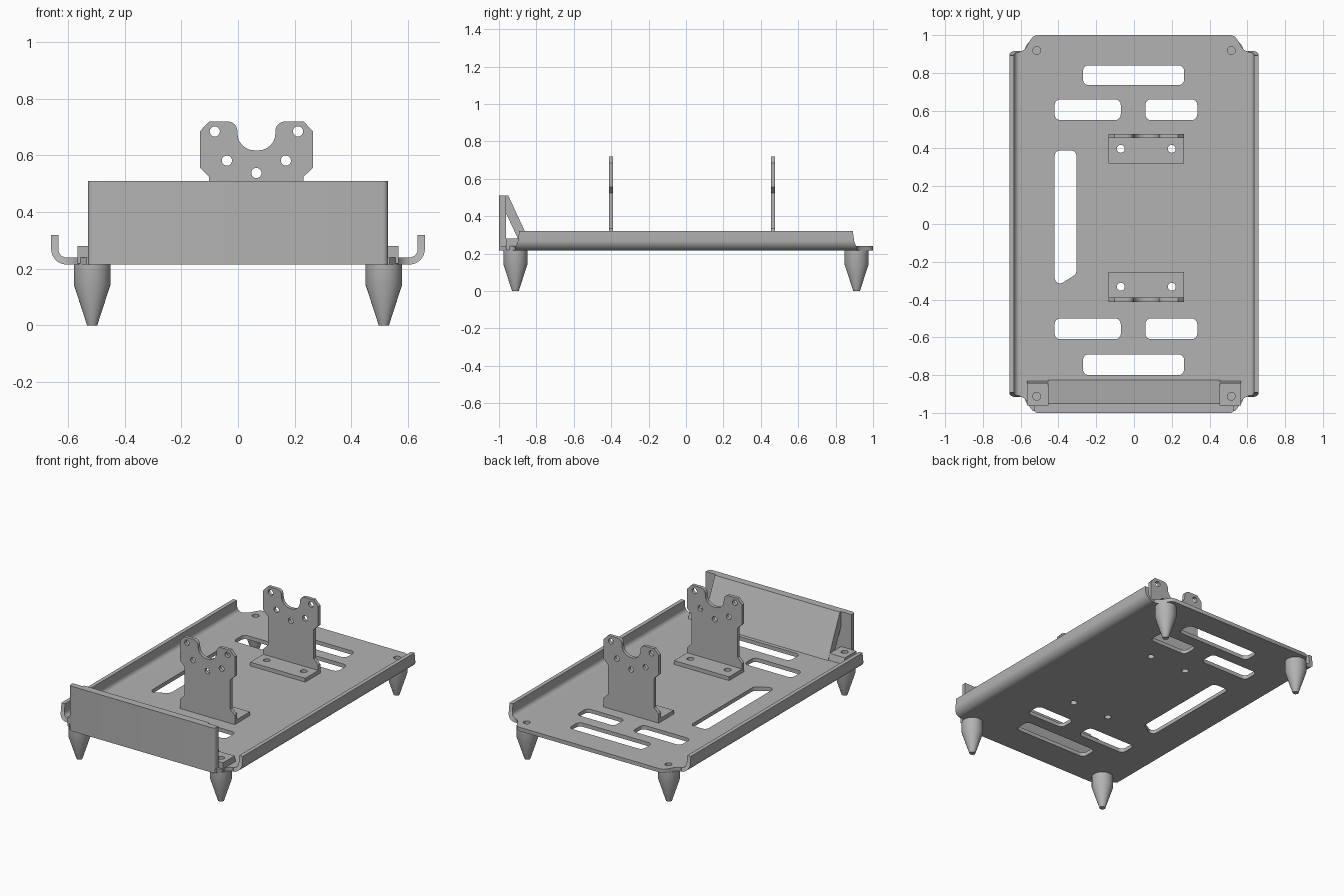
import bpy, bmesh, math
from mathutils import Matrix, Vector

if "Cube" in bpy.data.objects:
    bpy.data.objects.remove(bpy.data.objects["Cube"])

grey = bpy.data.materials.new("steel_grey")
grey.diffuse_color = (0.45, 0.45, 0.45, 1)
grey.use_nodes = True
grey.node_tree.nodes["Principled BSDF"].inputs["Base Color"].default_value = grey.diffuse_color

# Axis maps: local (u, v, depth) to world
FLAT = Matrix.Identity(4)
FACING = Matrix(((1, 0, 0, 0), (0, 0, -1, 0), (0, 1, 0, 0), (0, 0, 0, 1)))  # u=x, v=z
PROFILE = Matrix(((0, 0, 1, 0), (1, 0, 0, 0), (0, 1, 0, 0), (0, 0, 0, 1)))  # u=y, v=z


def finish(ob):
    ob.data.materials.clear()
    ob.data.materials.append(grey)
    bpy.ops.object.select_all(action='DESELECT')
    ob.select_set(True)
    bpy.context.view_layer.objects.active = ob
    bpy.ops.object.shade_smooth_by_angle(angle=math.radians(35))
    return ob


def outline(pts, n=6):
    """Closed outline; a third value on a point rounds that corner."""
    out = []
    for i, p in enumerate(pts):
        c = Vector(p[:2])
        if len(p) < 3:
            out.append(c)
            continue
        a = c + (Vector(pts[i - 1][:2]) - c).normalized() * p[2]
        b = c + (Vector(pts[(i + 1) % len(pts)][:2]) - c).normalized() * p[2]
        h, k = a.lerp(c, 0.5523), b.lerp(c, 0.5523)
        for j in range(n + 1):
            t = j / n
            s = 1 - t
            out.append(a * s**3 + h * 3 * s * s * t + k * 3 * s * t * t + b * t**3)
    return out


def rect(x0, x1, y0, y1, r=0.03):
    return outline([(x0, y0, r), (x1, y0, r), (x1, y1, r), (x0, y1, r)])


def circle(x, y, r, n=20):
    return [Vector((x + r * math.cos(2 * math.pi * i / n),
                    y + r * math.sin(2 * math.pi * i / n))) for i in range(n)]


def sheet(name, loops, lo, hi, axes=FLAT):
    """Filled outline with holes, thickened from lo to hi along its depth."""
    cu = bpy.data.curves.new(name, 'CURVE')
    cu.dimensions = '2D'
    cu.fill_mode = 'BOTH'
    cu.extrude = (hi - lo) / 2
    for loop in loops:
        sp = cu.splines.new('POLY')
        sp.points.add(len(loop) - 1)
        for q, p in zip(sp.points, loop):
            q.co = (p[0], p[1], 0, 1)
        sp.use_cyclic_u = True
    ob = bpy.data.objects.new(name, cu)
    bpy.context.collection.objects.link(ob)
    bpy.ops.object.select_all(action='DESELECT')
    ob.select_set(True)
    bpy.context.view_layer.objects.active = ob
    bpy.ops.object.convert(target='MESH')
    ob = bpy.context.view_layer.objects.active
    ob.data.transform(axes @ Matrix.Translation((0, 0, (lo + hi) / 2)))
    bm = bmesh.new()
    bm.from_mesh(ob.data)
    bmesh.ops.remove_doubles(bm, verts=bm.verts, dist=1e-5)
    bmesh.ops.recalc_face_normals(bm, faces=bm.faces)
    bm.to_mesh(ob.data)
    bm.free()
    return finish(ob)


# Base plate with notched corners, slots and screw holes
Z0, Z1 = 0.215, 0.24
corner = [(0.605, 0.915), (0.59, 0.917), (0.572, 0.932), (0.55, 0.972), (0.535, 0.992), (0.515, 1.0)]
front = [(x, -min(y, 0.99)) for x, y in corner]
half = front[::-1] + corner
edge = half + [(-x, y) for x, y in half[::-1]]
loops = [edge, rect(-0.27, 0.265, 0.735, 0.84), rect(-0.27, 0.265, -0.80, -0.69)]
for y0, y1 in ((0.55, 0.66), (-0.61, -0.50)):
    loops += [rect(-0.42, -0.07, y0, y1), rect(0.06, 0.335, y0, y1)]
loops.append(outline([(-0.42, -0.315, 0.03), (-0.385, -0.315, 0.012), (-0.305, -0.265, 0.015),
                      (-0.305, 0.39, 0.03), (-0.42, 0.39, 0.03)]))
for x in (-0.515, 0.515):
    loops += [circle(x, 0.918, 0.021), circle(x, -0.912, 0.021)]
for x in (-0.07, 0.2):
    loops += [circle(x, 0.398, 0.021), circle(x, -0.332, 0.021)]
sheet("base_plate", loops, Z0, Z1)

# Rolled-up side flanges, a little shorter at the top
for s, side in ((-1, "left"), (1, "right")):
    prof = outline([(s * 0.605, Z0), (s * 0.66, Z0, 0.0549), (s * 0.66, 0.32), (s * 0.634, 0.32),
                    (s * 0.634, Z1, 0.0285), (s * 0.605, Z1)], 8)
    ob = sheet(side + "_flange", [prof], -0.915, 0.915, FACING)
    for v in ob.data.vertices:
        k = min(1, max(0, (v.co.z - 0.225) / 0.06))
        v.co.y = math.copysign(0.915 - 0.023 * k, v.co.y)

# Front panel: upright wall, sloping back, screw tabs
sheet("front_wall", [outline([(-0.53, -1, 0.02), (0.53, -1, 0.02), (0.53, -0.962), (-0.53, -0.962)])],
      Z0, 0.51)
sheet("front_slope", [[(-0.963, 0.51), (-0.95, 0.51), (-0.825, Z1), (-0.88, Z1), (-0.963, 0.417)]],
      -0.455, 0.455, PROFILE)
for s, side in ((-1, "left"), (1, "right")):
    xs = sorted((s * 0.455, s * 0.566))
    tab = [(xs[0], -0.962), (xs[1], -0.962), (xs[1], -0.825), (xs[0], -0.825)]
    ob = sheet(side + "_tab", [tab, circle(s * 0.515, -0.912, 0.021)], Z0 + 0.003, 0.28)
    for v in ob.data.vertices:
        if v.co.y > -0.83 and v.co.z > 0.27:
            v.co.y = -0.843

# Two notched uprights, each on a drilled foot
CX = 0.065
side_pts = [(0.2, Z1), (0.2, 0.30), (0.167, 0.333), (0.167, 0.525), (0.2, 0.557), (0.2, 0.685),
            (0.167, 0.72), (0.067, 0.72, 0.034), (0.067, 0.618, 0.06)]
upright = outline([(CX + p[0], *p[1:]) for p in side_pts] +
                  [(CX - p[0], *p[1:]) for p in side_pts[::-1]])
holes = [circle(CX + x, z, 0.018) for x, z in
         ((-0.147, 0.685), (0.147, 0.685), (-0.104, 0.582), (0.104, 0.582), (0, 0.538))]
for name, y0, y1, f0, f1, hy in (("front", -0.412, -0.39, -0.39, -0.255, -0.332),
                                 ("rear", 0.455, 0.477, 0.32, 0.455, 0.398)):
    sheet(name + "_upright", [upright] + holes, -y1, -y0, FACING)
    sheet(name + "_upright_foot",
          [[(CX - 0.2, f0), (CX + 0.2, f0), (CX + 0.2, f1), (CX - 0.2, f1)],
           circle(-0.07, hy, 0.021), circle(0.2, hy, 0.021)], Z1, 0.265)

# Tapered legs: short cylinder over a cone
N = 32
for x in (-0.515, 0.515):
    for y in (-0.912, 0.912):
        bm = bmesh.new()
        rings = [[bm.verts.new((x + p.x, y + p.y, z)) for p in circle(0, 0, r, N)]
                 for r, z in ((0.018, 0), (0.065, 0.145), (0.065, Z0))]
        bm.faces.new(rings[0][::-1])
        bm.faces.new(rings[2])
        for a, b in zip(rings, rings[1:]):
            for i in range(N):
                j = (i + 1) % N
                bm.faces.new((a[i], a[j], b[j], b[i]))
        me = bpy.data.meshes.new("leg")
        bm.to_mesh(me)
        bm.free()
        ob = bpy.data.objects.new("leg", me)
        bpy.context.collection.objects.link(ob)
        finish(ob)
